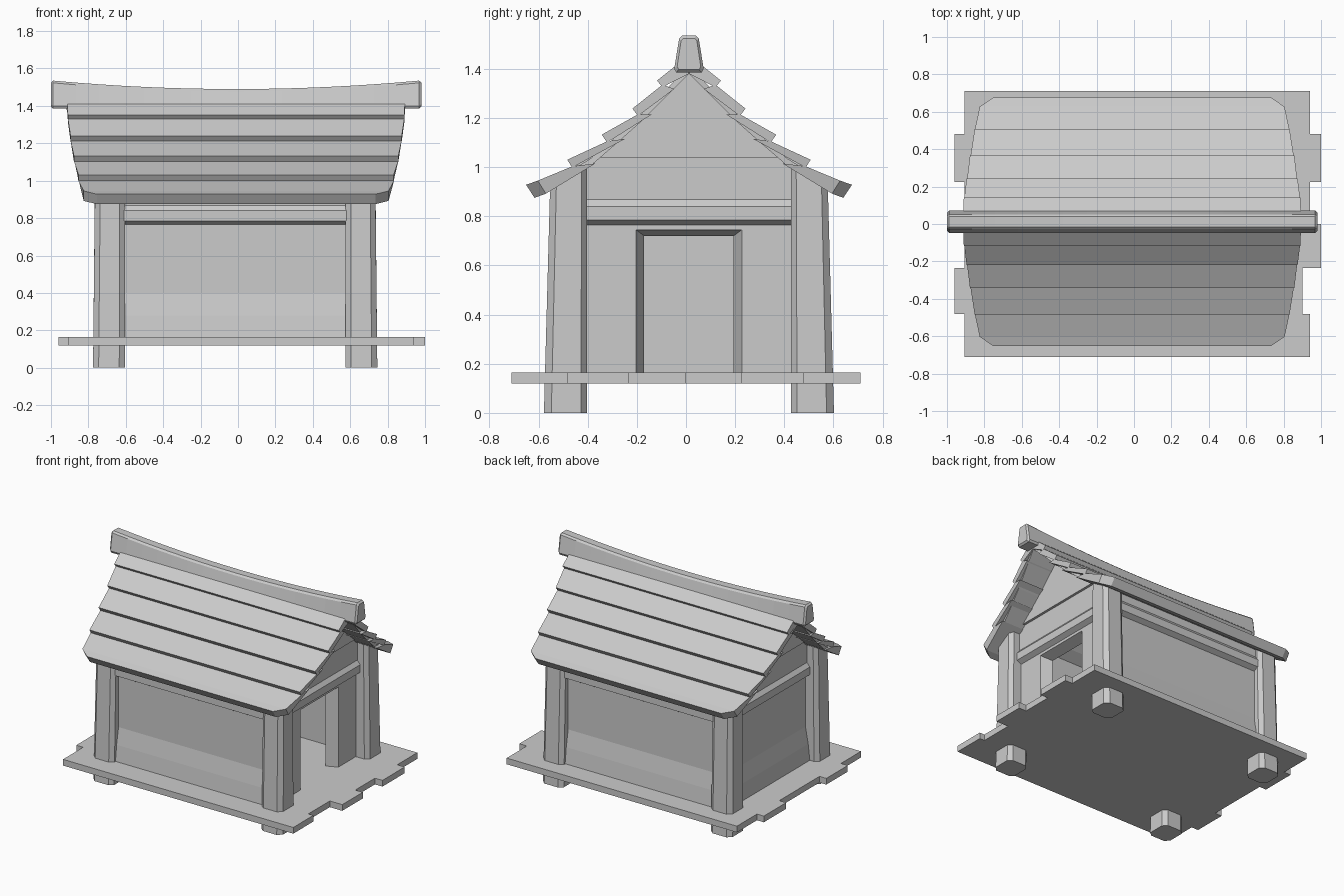
import bpy, bmesh

cube = bpy.data.objects.get("Cube")
if cube:
    bpy.data.objects.remove(cube, do_unlink=True)

CX, CY = -0.015, 0.012          # centre of the house on the deck
DECK = 0.165                    # deck surface height

mat = bpy.data.materials.new("pale grey")
mat.use_nodes = True
GREY = (0.6, 0.6, 0.6, 1)
mat.diffuse_color = GREY
mat.node_tree.nodes["Principled BSDF"].inputs["Base Color"].default_value = GREY


def loft(name, loops):
    """Bridge matching loops of points and cap both ends."""
    bm = bmesh.new()
    rings = [[bm.verts.new(p) for p in loop] for loop in loops]
    for a, b in zip(rings, rings[1:]):
        for i in range(len(a)):
            j = (i + 1) % len(a)
            bm.faces.new((a[i], a[j], b[j], b[i]))
    bm.faces.new(rings[0][::-1])
    bm.faces.new(rings[-1])
    bmesh.ops.recalc_face_normals(bm, faces=bm.faces)
    me = bpy.data.meshes.new(name)
    bm.to_mesh(me)
    bm.free()
    me.materials.append(mat)
    ob = bpy.data.objects.new(name, me)
    bpy.context.collection.objects.link(ob)
    return ob


def rect(x0, x1, y0, y1, z):
    return [(x0, y0, z), (x1, y0, z), (x1, y1, z), (x0, y1, z)]


# Deck boards with staggered ends
edges = [-0.71, -0.48, -0.235, 0, 0.225, 0.48, 0.71]
ends = [(-0.905, 0.94), (-0.96, 0.9), (-0.905, 1.0),
        (-0.905, 0.94), (-0.96, 1.0), (-0.905, 0.94)]
for y0, y1, (x0, x1) in zip(edges, edges[1:], ends):
    loft("deck_board", [rect(x0, x1, y0, y1, z) for z in (0.12, DECK)])

# Corner posts: chamfered, tapering, tops cut to the roof slope
for sx in (-1, 1):
    for sy in (-1, 1):
        def post_ring(z, shrink, slope=0):
            pts = []
            for u, v in ((0, 0.03), (0.03, 0), (0.14, 0), (0.17, 0.025),
                         (0.17, 0.145), (0.14, 0.175), (0.03, 0.175), (0, 0.15)):
                out = 0.59 - v - shrink * (1 - v / 0.175)
                pts.append((CX + sx * (0.76 - u - shrink * 0.4 * (1 - u / 0.17)),
                            CY + sy * out, z + slope * v))
            return pts
        loft("corner_post", [post_ring(0, 0), post_ring(0.92, 0.025, 0.45)])

# Side walls: flared foot, plain panel, projecting rail
foot = [(0.035, DECK), (0.022, 0.28), (0, 0.4)]
rail = [(0, 0.765), (0.035, 0.785), (0.035, 0.84), (0.015, 0.868)]
side = [(-0.06, DECK)] + foot + rail + [(0.015, 0.95), (-0.06, 0.98)]
for s, label in ((-1, "front_wall"), (1, "back_wall")):
    loft(label, [[(CX + x, CY + s * (0.515 + o), z) for o, z in side]
                 for x in (-0.66, 0.66)])

# End walls: closed on the right, doorway on the left
END = 0.66
top = [(0.012, 0.868), (0.012, 1.045), (-0.08, 1.045)]
closed = [(-0.08, DECK)] + foot + rail[:3] + top
lintel = [(-0.08, 0.72), (0, 0.745)] + rail[:3] + top
for s, prof, label in ((-1, closed, "right_wall"), (1, lintel, "door_lintel")):
    loft(label, [[(CX + s * (END + o), CY + y, z) for o, z in prof]
                 for y in (-0.46, 0.46)])
for s in (-1, 1):
    jamb = [(0, 0.5), (0, 0.215), (-0.08, 0.182), (-0.08, 0.5)]
    loft("door_jamb", [[(CX + END + o, CY + s * y, z) for o, y in jamb]
                       for z in (DECK, 0.745)])

# Gable panels under the roof curve
half = [(0.38, 1.04), (0.29, 1.105), (0.2, 1.185), (0.1, 1.285)]
outline = half + [(0, 1.39)] + [(-y, z) for y, z in reversed(half)]
for s in (-1, 1):
    loft("gable", [[(CX + s * x, CY + y, z) for y, z in outline]
                   for x in (0.58, 0.69)])

# Roof boards: outer top, outer bottom, inner bottom, inner top (y, z), half widths
boards = [
    ((0.02, 1.44), (0.13, 1.352), (0.108, 1.325), (0, 1.38), 0.903, 0.9),
    ((0.108, 1.335), (0.23, 1.238), (0.207, 1.208), (0.06, 1.318), 0.9, 0.885),
    ((0.207, 1.215), (0.355, 1.132), (0.333, 1.1), (0.15, 1.215), 0.885, 0.867),
    ((0.333, 1.105), (0.495, 1.03), (0.475, 0.998), (0.26, 1.115), 0.867, 0.842),
    ((0.475, 1.003), (0.615, 0.945), (0.582, 0.892), (0.38, 1.015), 0.845, 0.815),
    ((0.615, 0.945), (0.663, 0.928), (0.628, 0.875), (0.582, 0.892), 0.815, 0.745)]
for s in (-1, 1):
    for ot, ob, ib, it, w0, w1 in boards:
        loft("roof_board", [[(CX + 0.005 + k * w, CY + s * y, z)
                             for (y, z), w in ((ot, w0), (ob, w1), (ib, w1), (it, w0))]
                            for k in (-1, 1)])
    # Smooth curved soffit closing the underside
    soffit = [(0, 1.38), (0.1, 1.28), (0.2, 1.18), (0.29, 1.1), (0.4, 1.005), (0.582, 0.893)]
    for (ya, za), (yb, zb) in zip(soffit, soffit[1:]):
        wa, wb = (0.8 + 0.2 * (z - 0.875) for z in (za, zb))
        loft("roof_soffit", [[(CX + k * w, CY + s * y, z) for y, z, w in
                              ((ya, za, wa), (yb, zb, wb), (yb, zb + 0.03, wb), (ya, za + 0.03, wa))]
                             for k in (-1, 1)])

# Ridge beam: tapered section with a sagging top and bevelled ends
beam = []
steps = 8
for i in range(-steps, steps + 1):
    t = i / steps
    rise = 1.49 + 0.045 * t * t
    beam.append([(-0.01 + 0.978 * t, CY + y, z) for y, z in
                 ((-0.06, 1.4), (-0.052, 1.385), (0.052, 1.385), (0.06, 1.4),
                  (0.04, rise - 0.012), (0.028, rise), (-0.028, rise), (-0.04, rise - 0.012))])


def shrink_end(ring, dx):
    mid = sum(p[2] for p in ring) / len(ring)
    return [(x + dx, CY + (y - CY) * 0.8, mid + (z - mid) * 0.85) for x, y, z in ring]


loft("ridge_beam", [shrink_end(beam[0], -0.012)] + beam + [shrink_end(beam[-1], 0.012)])
